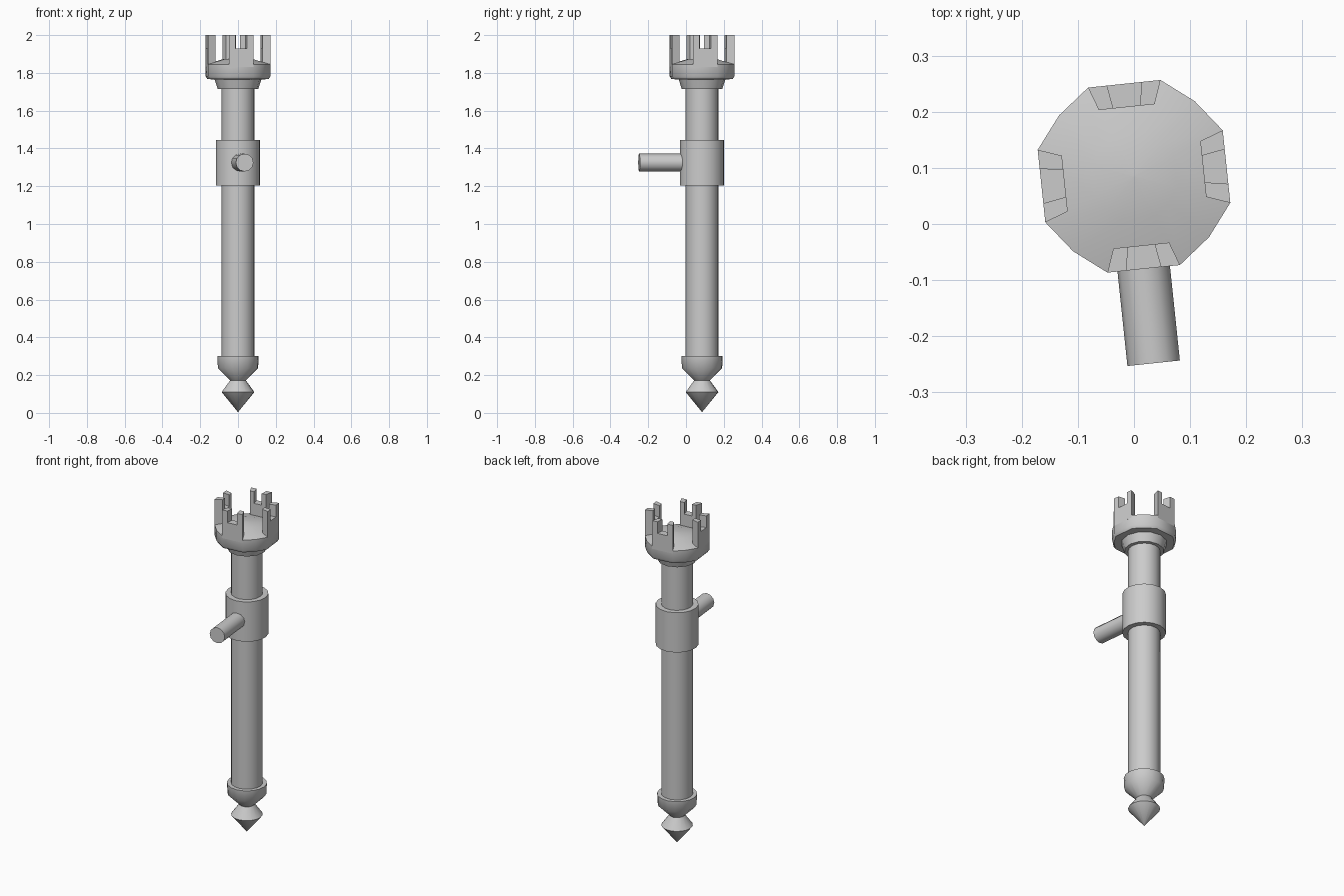
import bpy, bmesh, math
from mathutils import Matrix

if "Cube" in bpy.data.objects:
    bpy.data.objects.remove(bpy.data.objects["Cube"])

# shared placement: staff axis behind the origin, turned slightly about z
PLACE = Matrix.Translation((0, 0.085, 0)) @ Matrix.Rotation(math.radians(6), 4, 'Z')


def finish(name, bm, smooth=40, local=Matrix.Identity(4)):
    bmesh.ops.remove_doubles(bm, verts=bm.verts, dist=1e-5)
    bmesh.ops.recalc_face_normals(bm, faces=bm.faces)
    me = bpy.data.meshes.new(name)
    bm.to_mesh(me)
    bm.free()
    me.transform(PLACE @ local)
    ob = bpy.data.objects.new(name, me)
    bpy.context.collection.objects.link(ob)
    bpy.ops.object.select_all(action='DESELECT')
    ob.select_set(True)
    bpy.context.view_layer.objects.active = ob
    bpy.ops.object.shade_smooth_by_angle(angle=math.radians(smooth))
    return ob


def round_plan(n):
    return [(math.cos(2 * math.pi * i / n), math.sin(2 * math.pi * i / n)) for i in range(n)]


def loft(name, profile, plan, smooth=40, local=Matrix.Identity(4)):
    """Stack scaled copies of a plan outline along a (radius, z) profile."""
    bm = bmesh.new()
    rings = [[bm.verts.new((r * x, r * y, z)) for x, y in plan] for r, z in profile]
    n = len(plan)
    for a, b in zip(rings, rings[1:]):
        for i in range(n):
            j = (i + 1) % n
            bm.faces.new((a[i], a[j], b[j], b[i]))
    bm.faces.new(rings[0])
    bm.faces.new(rings[-1])
    return finish(name, bm, smooth, local)


# shaft, collar and pointed foot
loft("shaft", [(0.087, 0.28), (0.087, 1.74)], round_plan(16))
loft("collar", [(0.118, 1.205), (0.118, 1.445)], round_plan(16))
loft("foot_finial", [(0.001, 0.005), (0.087, 0.11), (0.042, 0.172), (0.107, 0.237), (0.11, 0.3)],
     round_plan(16), 60)

# side peg pointing forward from the collar
peg = Matrix.Translation((0, 0, 1.325)) @ Matrix.Rotation(math.radians(90), 4, 'X')
loft("peg", [(0.047, 0.05), (0.047, 0.335)], round_plan(12), 40, peg)

# crown bowl: four flat sides with rounded corners between them
plan = []
for k in range(4):
    for deg, r in ((-21.4, 1.0), (21.4, 1.0), (45, 0.967)):
        a = math.radians(90 * k + deg)
        plan.append((r * math.cos(a), r * math.sin(a)))
loft("crown_neck", [(0.108, 1.715), (0.126, 1.77)], round_plan(12))
loft("crown_bowl", [(0.12, 1.765), (0.168, 1.767), (0.178, 1.782), (0.178, 1.845),
                    (0.08, 1.873), (0.002, 1.878)], plan)

# four forked battlements, one on each flat side
U = [(-0.065, 1.83), (0.065, 1.83), (0.065, 2.0), (0.031, 2.0),
     (0.031, 1.93), (-0.031, 1.93), (-0.031, 2.0), (-0.065, 2.0)]
for k in range(4):
    bm = bmesh.new()
    outer = [bm.verts.new((x, -0.1658, z)) for x, z in U]
    inner = [bm.verts.new((x * 0.77, -0.124, z)) for x, z in U]
    for i in range(8):
        j = (i + 1) % 8
        bm.faces.new((outer[i], outer[j], inner[j], inner[i]))
    bm.faces.new(outer)
    bm.faces.new(inner)
    finish("battlement_%d" % (k + 1), bm, 30, Matrix.Rotation(math.radians(90 * k), 4, 'Z'))
